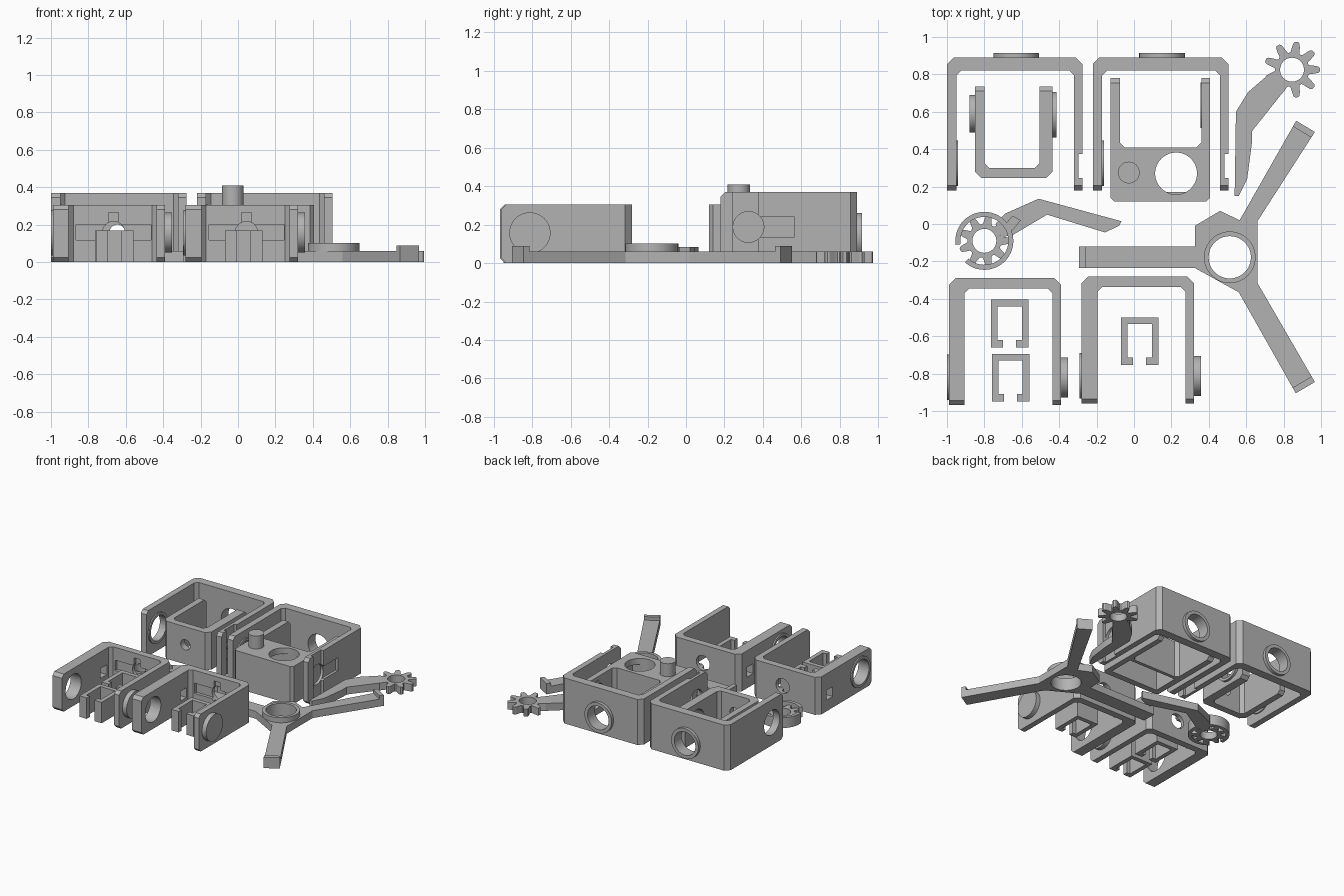
import bpy, bmesh
from math import sin, cos, pi, radians
from mathutils import Matrix, Vector

cube = bpy.data.objects.get("Cube")
if cube:
    bpy.data.objects.remove(cube)

GREY = (0.45, 0.45, 0.45, 1)
mat = bpy.data.materials.new("plain grey")
mat.use_nodes = True
mat.diffuse_color = GREY
mat.node_tree.nodes["Principled BSDF"].inputs["Base Color"].default_value = GREY


def finish(name, bm):
    bmesh.ops.recalc_face_normals(bm, faces=bm.faces)
    me = bpy.data.meshes.new(name)
    bm.to_mesh(me)
    bm.free()
    me.materials.append(mat)
    ob = bpy.data.objects.new(name, me)
    bpy.context.collection.objects.link(ob)
    return ob


def prism(name, pts, h, z0=0.0, end=None, chamfer=0.025):
    """Extrude an outline upward; optionally chamfer the open ends at y = end."""
    bm = bmesh.new()
    face = bm.faces.new([bm.verts.new((x, y, z0)) for x, y in pts])
    ext = bmesh.ops.extrude_face_region(bm, geom=[face])
    for v in ext["geom"]:
        if isinstance(v, bmesh.types.BMVert):
            v.co.z += h
    if end is not None:
        edges = [e for e in bm.edges
                 if all(abs(v.co.y - end) < 1e-4 for v in e.verts)
                 and abs(e.verts[0].co.z - e.verts[1].co.z) < 1e-4]
        bmesh.ops.bevel(bm, geom=edges, offset=chamfer, segments=1, affect='EDGES')
    return finish(name, bm)


def box(name, x0, x1, y0, y1, z0, z1):
    return prism(name, [(x0, y0), (x1, y0), (x1, y1), (x0, y1)], z1 - z0, z0)


def cyl(name, axis, center, r, depth):
    bm = bmesh.new()
    bmesh.ops.create_cone(bm, cap_ends=True, segments=48, radius1=r, radius2=r, depth=depth)
    d = {"x": Vector((1, 0, 0)), "y": Vector((0, 1, 0)), "z": Vector((0, 0, 1))}[axis]
    rot = Vector((0, 0, 1)).rotation_difference(d).to_matrix().to_4x4()
    bm.transform(Matrix.Translation(center) @ rot)
    return finish(name, bm)


def combine(ob, other, op="DIFFERENCE"):
    m = ob.modifiers.new("cut", 'BOOLEAN')
    m.operation, m.object, m.solver = op, other, 'EXACT'
    bpy.context.view_layer.objects.active = ob
    bpy.ops.object.modifier_apply(modifier=m.name)
    bpy.data.objects.remove(other)


def add(ob, other):
    combine(ob, other, "UNION")


def u_bracket(name, x0, x1, back, end, left, right, base, h, c=0.035):
    """U-shaped bracket: base wall at y = back, arms reaching to y = end."""
    s = 1 if end > back else -1
    inner, k = back + s * base, 0.025
    pts = [(x0, end), (x0, back + s * c), (x0 + c, back), (x1 - c, back), (x1, back + s * c),
           (x1, end), (x1 - right, end), (x1 - right, inner + s * k), (x1 - right - k, inner),
           (x0 + left + k, inner), (x0 + left, inner + s * k), (x0 + left, end)]
    return prism(name, pts, h, end=end)


def smooth(ob):
    bpy.ops.object.select_all(action='DESELECT')
    ob.select_set(True)
    bpy.context.view_layer.objects.active = ob
    bpy.ops.object.shade_smooth_by_angle(angle=radians(25))


# Large rear brackets
for side, x0 in (("left_hand", -1.0), ("right_hand", -0.22)):
    x1, mid = x0 + 0.725, x0 + 0.37
    b = u_bracket("large_bracket_" + side, x0, x1, 0.89, 0.18, 0.05, 0.045, 0.07, 0.37)
    add(b, cyl("boss", "y", (mid, 0.89, 0.14), 0.122, 0.05))
    combine(b, cyl("hole", "y", (mid, 0.87, 0.14), 0.095, 0.3))
    add(b, cyl("boss", "x", (x0 + 0.04, 0.325, 0.185), 0.122, 0.04))
    combine(b, cyl("hole", "x", (x0, 0.325, 0.185), 0.1, 0.3))
    combine(b, box("groove", x1 - 0.022, x1 + 0.1, 0.245, 0.375, -0.1, 0.5))
    combine(b, box("slot", x1 - 0.022, x1 + 0.1, 0.3, 0.565, 0.135, 0.24))
    combine(b, cyl("hole", "x", (x1, 0.325, 0.188), 0.08, 0.2))

# Small bracket nested inside the rear left one
b = u_bracket("nested_bracket", -0.85, -0.435, 0.245, 0.735, 0.05, 0.07, 0.055, 0.305)
add(b, cyl("boss", "x", (-0.85, 0.59, 0.155), 0.1, 0.06))
add(b, cyl("boss", "x", (-0.435, 0.585, 0.155), 0.122, 0.04))
combine(b, cyl("hole", "x", (-0.435, 0.585, 0.155), 0.1, 0.2))
combine(b, cyl("hole", "y", (-0.645, 0.25, 0.158), 0.042, 0.2))

# Hollow head box with a pin and a round opening
b = u_bracket("head_box", -0.125, 0.405, 0.12, 0.78, 0.05, 0.045, 0.29, 0.305, c=0.02)
combine(b, box("cavity", -0.075, 0.36, 0.17, 0.383, -0.1, 0.255))
combine(b, cyl("hole", "z", (0.225, 0.27, 0.3), 0.112, 0.2))
add(b, cyl("boss", "x", (0.365, 0.635, 0.155), 0.122, 0.02))
combine(b, cyl("hole", "x", (0.38, 0.635, 0.155), 0.1, 0.2))
add(b, cyl("pin", "z", (-0.028, 0.275, 0.345), 0.058, 0.13))

# Front brackets with a cross-shaped socket in the back wall
for side, x0, yb in (("left_hand", -0.99, -0.29), ("right_hand", -0.28, -0.282)):
    x1, mid, yc = x0 + 0.6, x0 + 0.325, yb - 0.53
    b = u_bracket("front_bracket_" + side, x0, x1, yb, yb - 0.678, 0.085, 0.045, 0.055, 0.305)
    add(b, cyl("boss", "x", (x1, yc, 0.157), 0.107, 0.075))
    add(b, cyl("boss", "x", (x0 + 0.01, yc, 0.157), 0.122, 0.042))
    combine(b, cyl("hole", "x", (x0, yc, 0.157), 0.1, 0.3))
    combine(b, box("window", x0 - 0.1, x0 + 0.12, yb - 0.18, yb - 0.1, 0.09, 0.17))
    inner = yb - 0.055
    combine(b, box("slot", mid - 0.2, mid + 0.2, inner - 0.1, inner + 0.025, 0.117, 0.2))
    combine(b, box("slot", mid - 0.027, mid + 0.027, inner - 0.1, inner + 0.025, 0.05, 0.265))
    combine(b, cyl("hole", "y", (mid, yb, 0.157), 0.06, 0.3))

# Three small clips with inward lips
for n, (x, top) in enumerate(((-0.665, -0.405), (-0.66, -0.695), (0.03, -0.5))):
    half = [(0.035, -0.255), (0.1, -0.255), (0.1, 0), (-0.1, 0), (-0.1, -0.255),
            (-0.035, -0.255), (-0.035, -0.215), (-0.065, -0.215), (-0.065, -0.035),
            (0.065, -0.035), (0.065, -0.215), (0.035, -0.215)]
    prism("clip_%d" % (n + 1), [(x + a, top + c) for a, c in half], 0.17)

# Three-armed spider with raised hub and tip pads
spider = prism("three_arm_base", [
    (-0.295, -0.235), (0.325, -0.235), (0.56, -0.365), (0.865, -0.905), (0.967, -0.845),
    (0.66, -0.315), (0.66, 0.015), (0.967, 0.492), (0.867, 0.552), (0.565, 0.02),
    (0.46, 0.07), (0.325, -0.01), (0.325, -0.12), (-0.295, -0.12)], 0.06)
add(spider, cyl("hub", "z", (0.512, -0.178, 0.051), 0.138, 0.1))
combine(spider, cyl("hole", "z", (0.512, -0.178, 0.05), 0.113, 0.3))
box("tip_pad_left", -0.295, -0.26, -0.235, -0.12, 0.05, 0.088)
prism("tip_pad_rear", [(0.967, 0.492), (0.867, 0.552), (0.85, 0.522), (0.948, 0.462)], 0.038, 0.05)
prism("tip_pad_front", [(0.865, -0.905), (0.967, -0.845), (0.95, -0.815), (0.848, -0.875)], 0.038, 0.05)


def gear(name, cx, cy, r0, r1, teeth, arm):
    """Gear wheel with rounded teeth, a centre hole and a bent finger."""
    n = teeth * 12
    pts = []
    for i in range(n):
        t = 2 * pi * i / n
        wave = max(-1, min(1, 1.5 * cos(teeth * t)))
        r = (r0 + r1) / 2 + (r1 - r0) / 2 * wave
        pts.append((cx + r * cos(t), cy + r * sin(t)))
    g = prism(name, pts, 0.06)
    add(g, prism("finger", arm, 0.06))
    combine(g, cyl("hole", "z", (cx, cy, 0), 0.064, 0.4))
    return g


gear("geared_finger_rear", 0.845, 0.825, 0.092, 0.15, 9, [
    (0.72, 0.8), (0.79, 0.76), (0.785, 0.69), (0.63, 0.495), (0.63, 0.43),
    (0.605, 0.24), (0.56, 0.15), (0.538, 0.15), (0.545, 0.6), (0.61, 0.705)])
gear("geared_finger_middle", -0.8, -0.09, 0.09, 0.138, 9, [
    (-0.74, 0.0), (-0.69, 0.055), (-0.51, 0.135), (-0.068, 0.015), (-0.08, -0.01),
    (-0.155, -0.045), (-0.465, 0.05), (-0.65, -0.06), (-0.71, -0.07)])

# Open collar around the middle gear, and its linking pad
arc = [radians(-132 + 320 * i / 48) for i in range(49)]
outline = [(0.155, t) for t in arc] + [(0.128, t) for t in reversed(arc)]
prism("gear_collar", [(-0.8 + r * cos(t), -0.09 + r * sin(t)) for r, t in outline], 0.085)
prism("collar_pad", [(-0.695, -0.01), (-0.65, -0.035), (-0.605, 0.02), (-0.65, 0.045)], 0.085)

for ob in bpy.context.scene.objects:
    if ob.type == 'MESH' and mat.name in ob.data.materials:
        smooth(ob)
